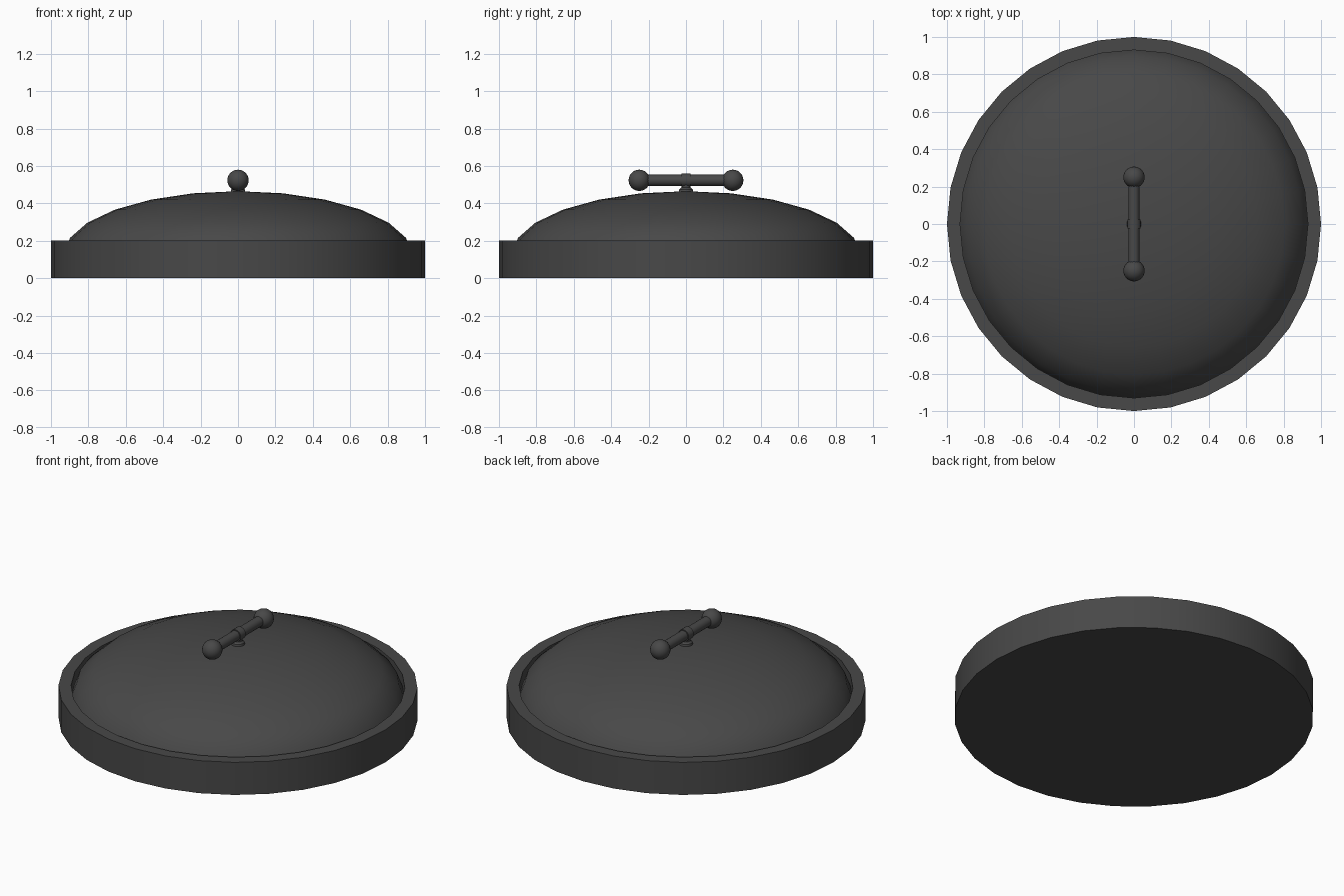
import bpy
import bmesh
from math import sin, cos, pi, radians

if "Cube" in bpy.data.objects:
    bpy.data.objects.remove(bpy.data.objects["Cube"])

dark = bpy.data.materials.new("dark_metal")
dark.diffuse_color = (0.065, 0.065, 0.065, 1)
dark.use_nodes = True
dark.node_tree.nodes["Principled BSDF"].inputs["Base Color"].default_value = dark.diffuse_color


def finish(obj, name):
    obj.name = name
    obj.data.materials.append(dark)
    bpy.ops.object.select_all(action='DESELECT')
    obj.select_set(True)
    bpy.context.view_layer.objects.active = obj
    bpy.ops.object.shade_smooth_by_angle(angle=radians(35))


def lathe(name, profile, sides):
    """Spin an (r, z) profile round the z axis."""
    bm = bmesh.new()
    rings = []
    for r, z in profile:
        if r == 0:
            rings.append([bm.verts.new((0, 0, z))] * sides)
        else:
            rings.append([bm.verts.new((r * cos(2 * pi * i / sides), r * sin(2 * pi * i / sides), z))
                          for i in range(sides)])
    for a, b in zip(rings, rings[1:]):
        for i in range(sides):
            j = (i + 1) % sides
            bm.faces.new(list(dict.fromkeys((a[i], a[j], b[j], b[i]))))
    bmesh.ops.recalc_face_normals(bm, faces=bm.faces)
    mesh = bpy.data.meshes.new(name)
    bm.to_mesh(mesh)
    bm.free()
    obj = bpy.data.objects.new(name, mesh)
    bpy.context.collection.objects.link(obj)
    finish(obj, name)


def cylinder(name, radius, depth, location, rotation=(0, 0, 0)):
    bpy.ops.mesh.primitive_cylinder_add(vertices=20, radius=radius, depth=depth,
                                        location=location, rotation=rotation)
    finish(bpy.context.object, name)


# Base disc with raised rim; the domed top sits in the shallow recess
dome = [(0.93 * cos(radians(a)), 0.128 + 0.337 * sin(radians(a))) for a in range(0, 90, 15)]
base = [(0, 0), (1, 0), (1, 0.2), (0.93, 0.2)]
lathe("base_and_dome", base + dome + [(0, 0.465)], 32)

# Handle: post with a flared foot, collar, crossbar and end balls
lathe("handle_post", [(0, 0.455), (0.04, 0.455), (0.036, 0.475), (0.025, 0.485), (0.025, 0.53), (0, 0.53)], 20)
cylinder("handle_collar", 0.036, 0.05, (0, 0, 0.523), (pi / 2, 0, 0))
cylinder("handle_bar", 0.03, 0.5, (0, 0, 0.523), (pi / 2, 0, 0))
for side, word in ((-1, "front"), (1, "back")):
    bpy.ops.mesh.primitive_uv_sphere_add(segments=24, ring_count=12, radius=0.057,
                                         location=(0, side * 0.25, 0.523))
    finish(bpy.context.object, word + "_handle_ball")
